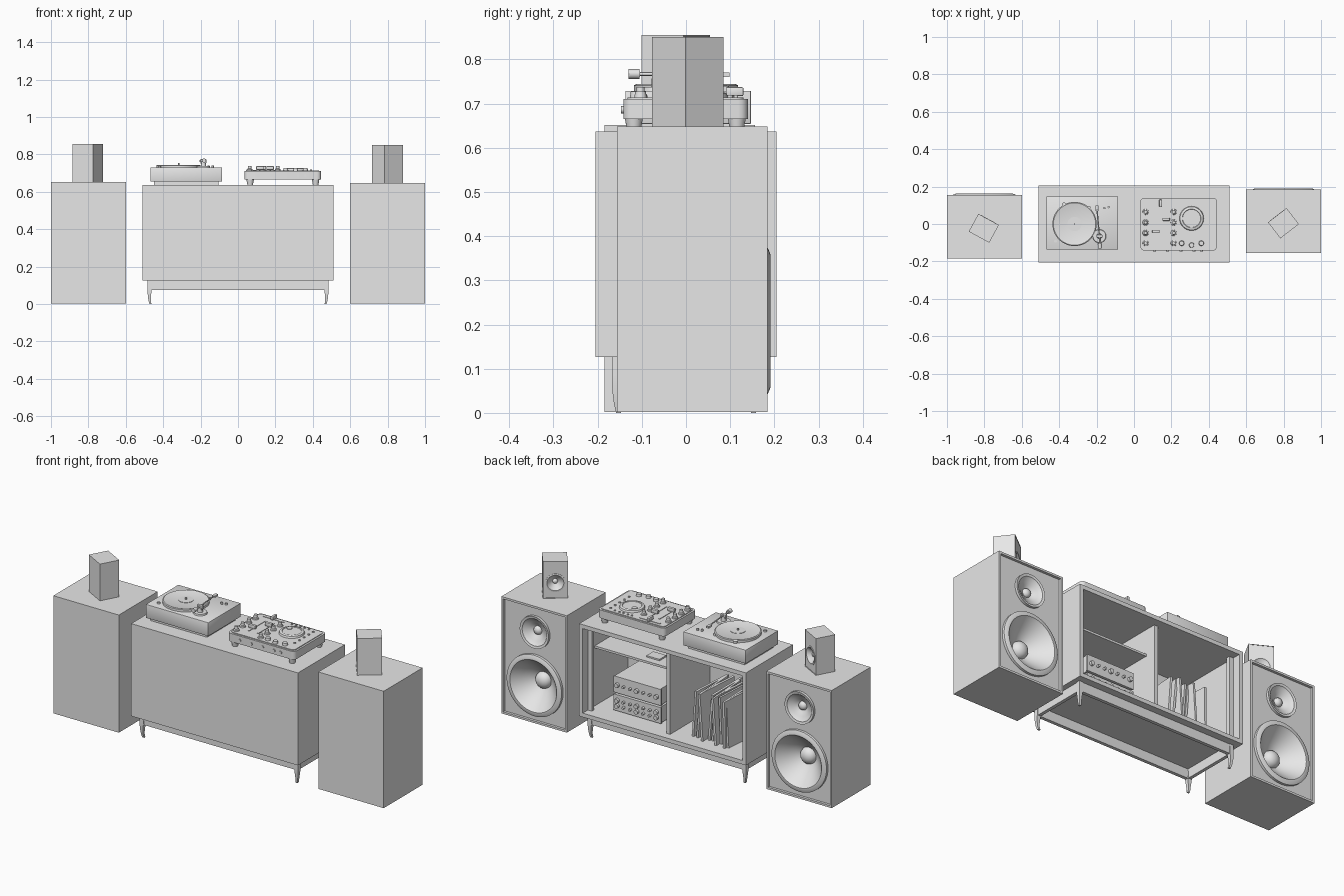
import bpy, bmesh, math, random
from mathutils import Matrix, Vector

random.seed(4)
if "Cube" in bpy.data.objects:
    bpy.data.objects.remove(bpy.data.objects["Cube"])

grey = bpy.data.materials.new("plain_grey")
grey.use_nodes = True
grey.diffuse_color = (0.8, 0.8, 0.8, 1)
grey.node_tree.nodes["Principled BSDF"].inputs["Base Color"].default_value = (0.8, 0.8, 0.8, 1)
made = []
FACE_BACK = Matrix.Rotation(-math.pi / 2, 4, 'X')   # turns local z to +y


def finish(name, bm, matrix=Matrix()):
    bmesh.ops.recalc_face_normals(bm, faces=bm.faces)
    mesh = bpy.data.meshes.new(name)
    bm.to_mesh(mesh)
    bm.free()
    mesh.materials.append(grey)
    ob = bpy.data.objects.new(name, mesh)
    ob.matrix_world = matrix
    bpy.context.collection.objects.link(ob)
    made.append(ob)
    return ob


def cube(bm, lo, hi):
    lo, hi = Vector(lo), Vector(hi)
    m = Matrix.Translation((lo + hi) / 2) @ Matrix.Diagonal((*(hi - lo), 1))
    return bmesh.ops.create_cube(bm, size=1, matrix=m)["verts"]


def box(name, lo, hi, matrix=Matrix(), bevel=0, vertical=False):
    bm = bmesh.new()
    cube(bm, lo, hi)
    if bevel:
        edges = [e for e in bm.edges if not vertical
                 or abs(e.verts[0].co.z - e.verts[1].co.z) > 1e-4]
        bmesh.ops.bevel(bm, geom=edges, offset=bevel, segments=4 if vertical else 2,
                        profile=0.5, affect='EDGES')
    return finish(name, bm, matrix)


def lathe(name, profile, matrix, steps=48):
    """Spin (radius, height) points round local z."""
    bm = bmesh.new()
    vs = [bm.verts.new((r, 0, h)) for r, h in profile]
    es = [bm.edges.new(p) for p in zip(vs, vs[1:])]
    bmesh.ops.spin(bm, geom=vs + es, cent=(0, 0, 0), axis=(0, 0, 1),
                   angle=math.tau, steps=steps)
    bmesh.ops.remove_doubles(bm, verts=bm.verts, dist=1e-5)
    return finish(name, bm, matrix)


def at(x, y, z):
    return Matrix.Translation((x, y, z))


def disc(name, x, y, z, r, h, top=None, steps=24):
    top = r if top is None else top
    return lathe(name, [(0, 0), (r, 0), (top, h), (0, h)], at(x, y, z), steps)


def rod(name, a, b, r):
    a, b = Vector(a), Vector(b)
    turn = (b - a).to_track_quat('Z', 'Y').to_matrix().to_4x4()
    n = (b - a).length
    return lathe(name, [(0, 0), (r, 0), (r, n), (0, n)], Matrix.Translation(a) @ turn, 16)


def speaker_box(name, w, d, h, rim, depth, holes, matrix):
    """Box with a recessed baffle on +y and round holes (z, radius, depth)."""
    bm = bmesh.new()
    cube(bm, (-w / 2, -d / 2, 0), (w / 2, d / 2, h))
    bm.normal_update()
    front = max(bm.faces, key=lambda f: f.normal.y)
    bmesh.ops.inset_region(bm, faces=[front], thickness=rim)
    inner = bmesh.ops.extrude_discrete_faces(bm, faces=[front])["faces"][0]
    bmesh.ops.translate(bm, verts=inner.verts, vec=(0, -depth, 0))
    ob = finish(name, bm, matrix)
    for z, r, deep in holes:
        cutter = lathe("cutter", [(0, -deep), (r, -deep), (r, 0.05), (0, 0.05)],
                       matrix @ at(0, d / 2, z) @ FACE_BACK)
        made.remove(cutter)
        cutter.hide_render = True
        mod = ob.modifiers.new("hole", 'BOOLEAN')
        mod.operation, mod.object, mod.solver = 'DIFFERENCE', cutter, 'EXACT'
        bpy.context.view_layer.update()
        ob_eval = ob.evaluated_get(bpy.context.evaluated_depsgraph_get())
        mesh = bpy.data.meshes.new_from_object(ob_eval)
        ob.modifiers.clear()
        ob.data = mesh
        bpy.data.objects.remove(cutter)


def driver(name, r, base, lift, deep, matrix):
    """Rim, surround, cone and dust cap of one loudspeaker driver."""
    cap = r * 0.27
    prof = [(r, base), (r, 0), (r * .9, lift), (r * .85, lift), (r * .8, lift - r * .06),
            (r * .6, -deep * .45), (r * .42, -deep * .8), (cap, -deep)]
    prof += [(cap * math.cos(t), -deep + cap * .8 * math.sin(t))
             for t in (math.pi / 8 * i for i in range(1, 5))]
    lathe(name, prof, matrix @ FACE_BACK, 64)


# Large floor speakers with small monitors on top
for side, y, top, mx, my, turn in (("right", -0.014, 0.652, -0.803, -0.023, -28.6),
                                   ("left", 0.014, 0.648, 0.799, 0.004, 37.6)):
    m = at(math.copysign(0.8, mx), y, 0.002)
    speaker_box(side + "_speaker_box", 0.4, 0.34, top - 0.002, 0.016, 0.014,
                [(0.206, 0.155, 0.13), (0.5, 0.075, 0.06)], m)
    driver(side + "_woofer", 0.168, -0.016, 0.007, 0.085, m @ at(0, 0.17, 0.206))
    driver(side + "_tweeter", 0.088, -0.016, -0.003, 0.035, m @ at(0, 0.17, 0.5))
    m = at(mx, my, top) @ Matrix.Rotation(math.radians(turn), 4, 'Z')
    speaker_box(side + "_monitor_box", 0.125, 0.108, 0.203, 0.004, 0.002,
                [(0.085, 0.044, 0.05)], m)
    driver(side + "_monitor_cone", 0.05, -0.003, 0.001, 0.022, m @ at(0, 0.054, 0.085))

# Sideboard carcass, open at the back
W, D, Z0, Z1, T = 0.51, 0.205, 0.126, 0.637, 0.022
box("sideboard_top", (-W, -D, Z1 - T), (W, D, Z1))
box("sideboard_floor", (-W, -D, Z0), (W, D, Z0 + T))
box("sideboard_front", (-W + T, -D, Z0 + T), (W - T, -D + 0.015, Z1 - T))
box("sideboard_divider", (-0.015, -D + 0.015, Z0 + T), (0.007, 0.16, Z1 - T))
box("sideboard_shelf", (0.007, -D + 0.015, 0.468), (W - T, 0.1, 0.48))
box("shelf_gadget", (0.12, 0.0, 0.48), (0.2, 0.06, 0.488))
for s in (-1, 1):
    xs = sorted((s * W, s * (W - T)))
    box("sideboard_side", (xs[0], -D, Z0 + T), (xs[1], D, Z1 - T))
    xs = sorted((s * (W - T), s * (W - T - 0.025)))
    box("inner_stile", (xs[0], 0.14, Z0 + T), (xs[1], 0.16, Z1 - T))

# Base frame and curved tapering legs
for s in (-1, 1):
    ys = sorted((s * 0.165, s * 0.147))
    box("base_rail_long", (-0.48, ys[0], 0.075), (0.48, ys[1], Z0))
    xs = sorted((s * 0.48, s * 0.462))
    box("base_rail_short", (xs[0], -0.147, 0.075), (xs[1], 0.147, Z0))
    for t in (-1, 1):
        bm = bmesh.new()
        rings = []
        for z, out, size in ((Z0, 0, .022), (.085, 0, .024), (.07, 0, .022),
                             (.045, .002, .017), (.02, .005, .013), (0, .01, .011)):
            x, y = 0.484 - out, 0.168 - out
            rings.append([bm.verts.new((s * a, t * b, z)) for a, b in
                          ((x, y), (x - size, y), (x - size, y - size), (x, y - size))])
        for lo, hi in zip(rings, rings[1:]):
            for i in range(4):
                j = (i + 1) % 4
                bm.faces.new((lo[i], lo[j], hi[j], hi[i]))
        bm.faces.new(rings[0])
        bm.faces.new(rings[-1])
        finish("leg", bm)

# Stacked amplifiers with knobs facing the open side
for name, z0, z1, rows in (("lower_amp", 0.156, 0.245, 2), ("upper_amp", 0.255, 0.345, 1)):
    box(name, (0.09, -0.15, z0), (0.37, 0.09, z1))
    box(name + "_panel", (0.085, 0.09, z0), (0.375, 0.098, z1))
    for r in range(rows):
        z = z0 + (z1 - z0) * (r + 1) / (rows + 1)
        for i in range(7):
            size = 0.012 if i % 3 == 0 else 0.007
            rod(name + "_knob", (0.11 + i * 0.04, 0.098, z), (0.11 + i * 0.04, 0.112, z), size)
    for x in (0.11, 0.35):
        for y in (-0.13, 0.07):
            disc(name + "_foot", x, y, z0 - 0.01, 0.012, 0.01, steps=16)

# Leaning record sleeves
for i in range(9):
    lean = Matrix.Rotation(math.radians(random.uniform(-7, 5)), 4, 'Y')
    yaw = Matrix.Rotation(math.radians(random.uniform(-5, 5)), 4, 'Z')
    m = at(-0.13 - i * 0.028, random.uniform(-0.04, 0.02), Z0 + T) @ yaw @ lean
    box("record_sleeve", (-0.006, -0.13, 0), (0.006, 0.13, 0.255), m)

# Turntable
box("turntable_foot_block", (-0.45, -0.12, 0.637), (-0.105, 0.13, 0.654))
box("turntable_plinth", (-0.468, -0.137, 0.654), (-0.086, 0.147, 0.729), bevel=0.002)
lathe("platter", [(0, 0), (.118, 0), (.118, .012), (.113, .015), (.108, .013), (0, .013)],
      at(-0.318, 0, 0.729), 64)
disc("record_label", -0.318, 0, 0.742, 0.038, 0.002, steps=32)
disc("spindle", -0.318, 0, 0.742, 0.004, 0.012, steps=12)
px, py = -0.185, -0.065
disc("tonearm_base", px, py, 0.729, 0.036, 0.008, 0.034, 32)
disc("tonearm_pivot", px, py, 0.737, 0.014, 0.026, 0.012)
box("tonearm_yoke", (px - 0.016, py - 0.008, 0.752), (px + 0.016, py + 0.008, 0.774), bevel=0.002)
rod("tonearm_tail", (px, py, 0.767), (px + 0.002, -0.11, 0.767), 0.004)
rod("counterweight", (px + 0.002, -0.105, 0.767), (px + 0.003, -0.13, 0.767), 0.011)
rod("tonearm_tube", (px, py, 0.767), (-0.198, 0.08, 0.767), 0.0035)
box("headshell", (-0.207, 0.07, 0.76), (-0.19, 0.098, 0.77))
for x, y, r, h in ((-.375, .105, .01, .012), (-.42, -.092, .008, .008), (-.24, .09, .007, .012),
                   (-.158, .085, .006, .01), (-.135, .09, .006, .01)):
    disc("turntable_button", x, y, 0.729, r, h)

# Mixing controller
box("controller_body", (0.034, -0.142, 0.665), (0.444, 0.14, 0.71), bevel=0.022, vertical=True)
box("controller_top_plate", (0.044, -0.132, 0.71), (0.434, 0.13, 0.714), bevel=0.018, vertical=True)
for x in (0.065, 0.415):
    for y in (-0.118, 0.115):
        disc("controller_foot", x, y, 0.637, 0.015, 0.028, 0.02)
for x in (0.062, 0.212):
    for y in (0.065, 0.008, -0.048, -0.103):
        lathe("mixer_knob", [(0, 0), (.016, 0), (.015, .006), (.010, .009), (.009, .024), (0, .024)],
              at(x, y, 0.714), 24)
for x, y in ((0.117, -0.04), (0.172, 0.025)):
    box("fader_slot", (x - 0.004, -0.075, 0.714), (x + 0.004, 0.068, 0.717))
    box("fader_cap", (x - 0.02, y - 0.008, 0.717), (x + 0.02, y + 0.008, 0.737), bevel=0.003)
box("crossfader_slot", (0.08, 0.106, 0.714), (0.205, 0.114, 0.717))
box("crossfader_cap", (0.135, 0.09, 0.717), (0.15, 0.13, 0.737), bevel=0.003)
lathe("jog_wheel", [(0, 0), (.065, 0), (.062, .01), (.05, .013), (.048, .01), (0, .01)],
      at(0.308, 0.03, 0.714), 48)
disc("jog_dimple", 0.28, 0.05, 0.724, 0.014, 0.004)
for x, y in ((0.255, -0.103), (0.308, -0.113), (0.36, -0.103)):
    disc("round_button", x, y, 0.714, 0.014, 0.013, 0.012)
for i in range(5):
    disc("pad_button", 0.39, 0.1 - i * 0.04, 0.714, 0.006, 0.005, steps=16)
    disc("pad_button", 0.25 + i * 0.026, 0.113, 0.714, 0.005, 0.005, steps=16)
for x in (0.11, 0.18, 0.25, 0.32, 0.36):
    rod("socket", (x, -0.142, 0.686), (x, -0.147, 0.686), 0.008)

# Smooth the round parts while keeping sharp edges
bpy.ops.object.select_all(action='DESELECT')
for ob in made:
    ob.select_set(True)
bpy.context.view_layer.objects.active = made[0]
bpy.ops.object.shade_smooth_by_angle(angle=math.radians(35))
